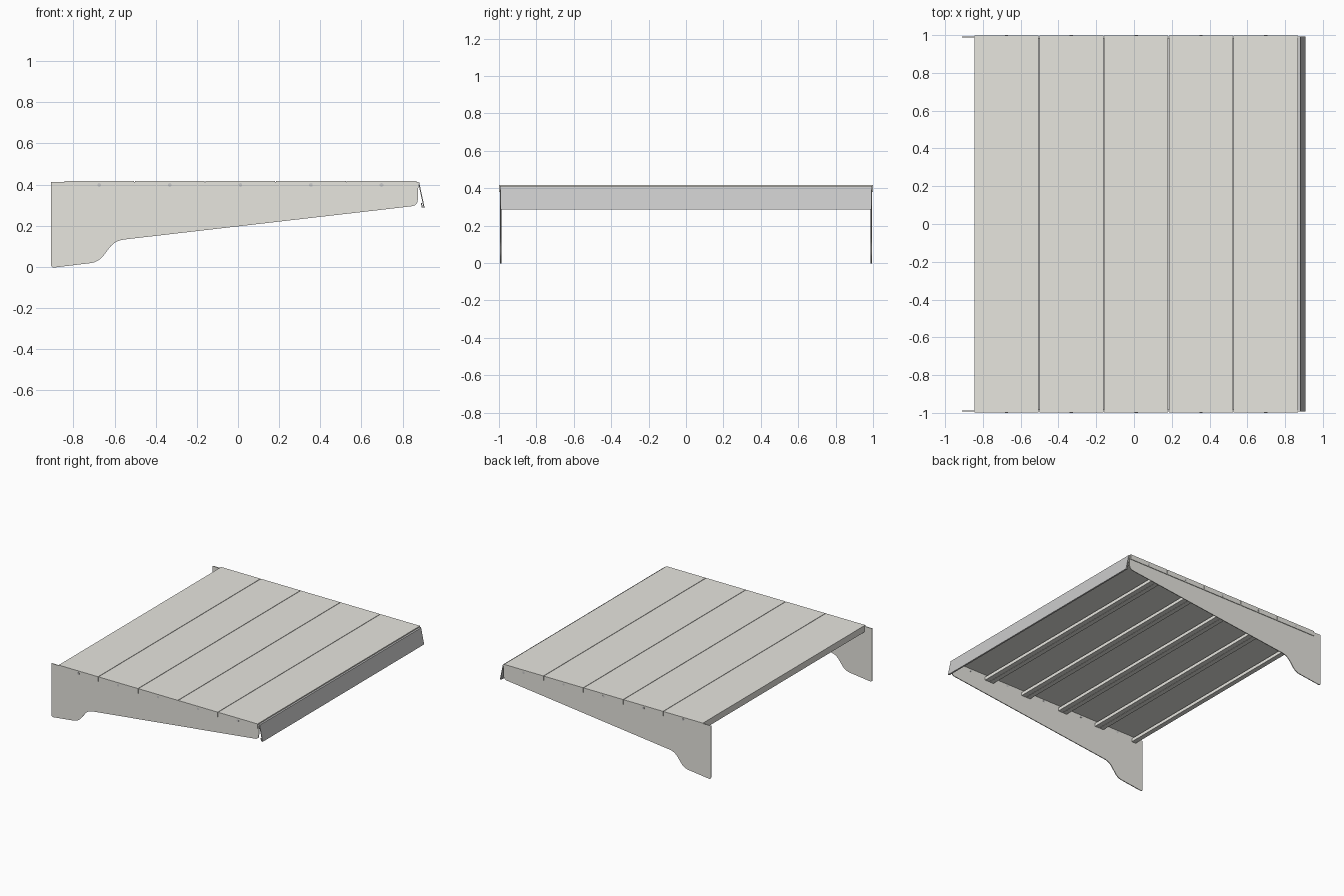
import bpy, bmesh, math
from mathutils import Vector

if "Cube" in bpy.data.objects:
    bpy.data.objects.remove(bpy.data.objects["Cube"])

T = 0.005            # sheet thickness
SEAMS = [-0.846, -0.503, -0.160, 0.183, 0.526, 0.869]
TOP = 0.418


def material(name, rgb):
    m = bpy.data.materials.new(name)
    m.diffuse_color = (*rgb, 1)
    m.use_nodes = True
    m.node_tree.nodes["Principled BSDF"].inputs["Base Color"].default_value = m.diffuse_color
    return m


LIGHT = material("pale_coated_metal", (0.80, 0.79, 0.74))


def finish(name, bm, mat=None):
    bmesh.ops.recalc_face_normals(bm, faces=bm.faces)
    me = bpy.data.meshes.new(name)
    bm.to_mesh(me)
    bm.free()
    if mat:
        me.materials.append(mat)
    ob = bpy.data.objects.new(name, me)
    bpy.context.collection.objects.link(ob)
    return ob


def sheet(name, pts, axis, lo, hi, mat=None):
    """Bent sheet: a polyline (u, z) swept along the 'x' or 'y' axis."""
    bm = bmesh.new()
    rows = []
    for u, z in pts:
        rows.append([bm.verts.new((s, u, z) if axis == 'x' else (u, s, z)) for s in (lo, hi)])
    for a, b in zip(rows, rows[1:]):
        bm.faces.new((a[0], a[1], b[1], b[0]))
    ob = finish(name, bm, mat)
    m = ob.modifiers.new("thickness", 'SOLIDIFY')
    m.thickness, m.offset, m.use_even_offset = T, 0, True
    return ob


def rounded(corners, steps=6):
    """Round each (x, z, setback) corner with a quadratic curve."""
    out = []
    n = len(corners)
    for i, (x, z, r) in enumerate(corners):
        p = Vector((x, z))
        if r == 0:
            out.append(p)
            continue
        a = p + (Vector(corners[i - 1][:2]) - p).normalized() * r
        b = p + (Vector(corners[(i + 1) % n][:2]) - p).normalized() * r
        for k in range(steps + 1):
            t = k / steps
            out.append(a * (1 - t) ** 2 + p * (2 * t * (1 - t)) + b * t * t)
    return out


# Side brackets
outline = rounded([(-0.91, 0.412, 0), (-0.91, -0.005, 0.02), (-0.678, 0.023, 0.04),
                   (-0.598, 0.128, 0.045), (0.873, 0.298, 0.03), (0.877, 0.412, 0)])
for side, label in ((-1, "front"), (1, "back")):
    bm = bmesh.new()
    f = bm.faces.new([bm.verts.new((p.x, side * 0.9935, p.y)) for p in outline])
    ext = bmesh.ops.extrude_face_region(bm, geom=[f])
    bmesh.ops.translate(bm, vec=(0, -side * 0.006, 0),
                        verts=[v for v in ext["geom"] if isinstance(v, bmesh.types.BMVert)])
    finish(label + "_side_bracket", bm, LIGHT)

# Roof panels: folded top sheet plus box-folded long edges
for i, (x0, x1) in enumerate(zip(SEAMS, SEAMS[1:])):
    a, b, z = x0 + 0.002, x1 - 0.002, TOP - T / 2
    y = 0.9985 - T / 2
    sheet(f"roof_panel_{i}", [(-y, z - 0.036), (-y, z), (y, z), (y, z - 0.036)], 'x', a, b, LIGHT)
    for edge, d, label in ((a, 1, "rear"), (b, -1, "fore")):
        e = edge + d * T / 2
        sheet(f"panel_{label}_fold_{i}",
              [(e, z - T / 2), (e, z - 0.045), (e + d * 0.032, z - 0.045), (e + d * 0.032, z - 0.022)],
              'y', -0.986, 0.986, LIGHT)
    # Sealing strip inside the seam
    if i:
        sheet(f"seam_strip_{i}", [(x0 - 0.0025, z - 0.043), (x0 + 0.0025, z - 0.043)],
              'y', -0.986, 0.986)

    # Bolts at the middle of each panel, both ends
    for side in (-1, 1):
        bm = bmesh.new()
        bmesh.ops.create_cone(bm, cap_ends=True, segments=6, radius1=0.010, radius2=0.010, depth=0.014)
        bolt = finish(f"bolt_{i}_{'front' if side < 0 else 'back'}", bm)
        bolt.location = ((x0 + x1) / 2, side * 0.993, 0.398)
        bolt.rotation_euler.x = math.pi / 2

# Sloping fascia with hemmed lower edge
sheet("fascia", [(0.850, 0.407), (0.879, 0.407), (0.904, 0.290), (0.895, 0.291), (0.891, 0.310)],
      'y', -0.992, 0.992)
